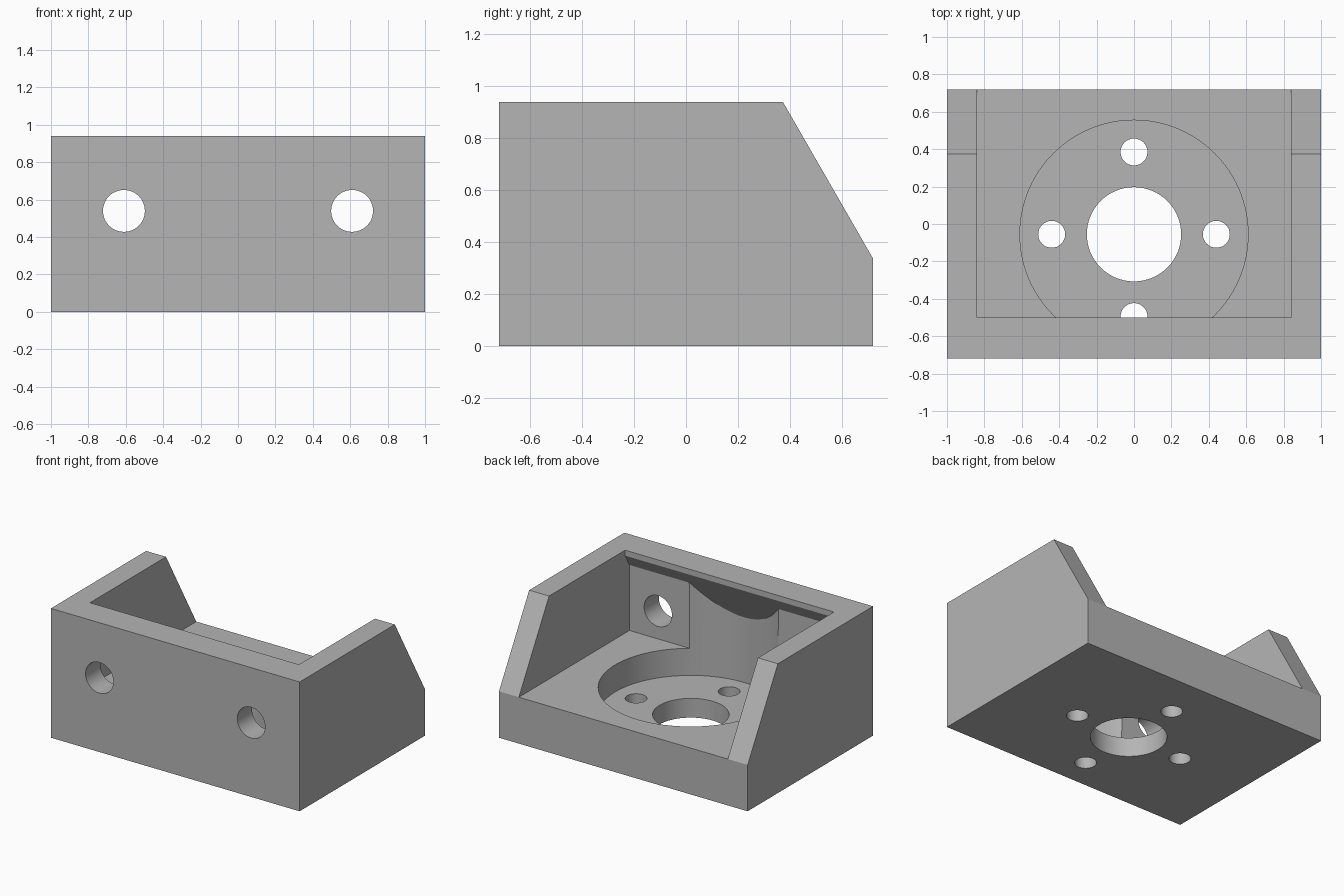
import bpy, bmesh
from math import sqrt
from mathutils import Matrix, Vector

if "Cube" in bpy.data.objects:
    bpy.data.objects.remove(bpy.data.objects["Cube"], do_unlink=True)

FLOOR, RECESS, HEIGHT = 0.337, 0.14, 0.94
CENTRE_Y = -0.055
LIP_Y, LIP_Z = -0.50, 0.90       # lower edge of the overhanging lip
WALL_Y = -0.55
SLOPE = sqrt(3)                  # sixty degree slopes

grey = bpy.data.materials.new("plain grey")
grey.use_nodes = True
colour = (0.46, 0.46, 0.46, 1)
grey.diffuse_color = colour
grey.node_tree.nodes["Principled BSDF"].inputs["Base Color"].default_value = colour


def make_object(name, bm):
    bmesh.ops.recalc_face_normals(bm, faces=bm.faces)
    mesh = bpy.data.meshes.new(name)
    bm.to_mesh(mesh)
    bm.free()
    obj = bpy.data.objects.new(name, mesh)
    mesh.materials.append(grey)
    bpy.context.collection.objects.link(obj)
    return obj


def side_profile(name, points, half_width):
    """Extrude a (y, z) outline across x."""
    bm = bmesh.new()
    face = bm.faces.new([bm.verts.new((-half_width, y, z)) for y, z in points])
    grown = bmesh.ops.extrude_face_region(bm, geom=[face])["geom"]
    bmesh.ops.translate(bm, vec=(2 * half_width, 0, 0),
                        verts=[g for g in grown if isinstance(g, bmesh.types.BMVert)])
    return make_object(name, bm)


def cylinder_mesh(radius, depth, centre, along_y=False, sides=64):
    bm = bmesh.new()
    turn = Matrix.Rotation(1.5707963, 4, "X") if along_y else Matrix()
    bmesh.ops.create_cone(bm, cap_ends=True, segments=sides, radius1=radius, radius2=radius,
                          depth=depth, matrix=Matrix.Translation(centre) @ turn)
    return bm


# Bracket body with sloped back corners
bracket = side_profile("bracket", [(-0.72, 0), (0.72, 0), (0.72, FLOOR),
                                   (0.373, HEIGHT), (-0.72, HEIGHT)], 1.0)

# Open cavity with a lip overhanging the front wall
wall_top = LIP_Z - (LIP_Y - WALL_Y) * SLOPE
cutters = [side_profile("cavity_cutter", [(1, FLOOR), (WALL_Y, FLOOR), (WALL_Y, wall_top),
                                          (LIP_Y, LIP_Z), (LIP_Y, 1.2), (1, 1.2)], 0.84)]

# Round recess, trimmed by the underside of the lip
bm = cylinder_mesh(0.61, 1.2 - RECESS, (0, CENTRE_Y, (1.2 + RECESS) / 2), sides=96)
cut = bmesh.ops.bisect_plane(bm, geom=bm.verts[:] + bm.edges[:] + bm.faces[:],
                             plane_co=(0, LIP_Y, LIP_Z),
                             plane_no=Vector((0, -SLOPE, 1)), clear_outer=True)
bmesh.ops.holes_fill(bm, edges=[g for g in cut["geom_cut"] if isinstance(g, bmesh.types.BMEdge)])
# Keep the trimmed recess below the rim and behind the lip
cut = bmesh.ops.bisect_plane(bm, geom=bm.verts[:] + bm.edges[:] + bm.faces[:],
                             plane_co=(0, 0, 0.85), plane_no=(0, 0, 1), clear_outer=True)
bmesh.ops.holes_fill(bm, edges=[g for g in cut["geom_cut"] if isinstance(g, bmesh.types.BMEdge)])
cutters.append(make_object("recess_cutter", bm))

# Centre bore, four floor holes and two front wall holes
cutters.append(make_object("bore_cutter", cylinder_mesh(0.252, 0.5, (0, CENTRE_Y, 0.1))))
for dx, dy in ((1, 0), (-1, 0), (0, 1), (0, -1)):
    centre = (0.44 * dx, CENTRE_Y + 0.44 * dy, 0.1)
    cutters.append(make_object("floor_hole_cutter", cylinder_mesh(0.072, 0.4, centre, sides=32)))
for side in (-1, 1):
    cutters.append(make_object("wall_hole_cutter",
                               cylinder_mesh(0.112, 0.5, (0.61 * side, -0.65, 0.54), True, 48)))

for cutter in cutters:
    cutter.hide_render = True
    mod = bracket.modifiers.new(cutter.name, "BOOLEAN")
    mod.operation, mod.solver, mod.object = "DIFFERENCE", "EXACT", cutter

# Bake the cuts and drop the helpers
evaluated = bracket.evaluated_get(bpy.context.evaluated_depsgraph_get())
bracket.data = bpy.data.meshes.new_from_object(evaluated)
bracket.modifiers.clear()
for cutter in cutters:
    bpy.data.objects.remove(cutter, do_unlink=True)

bpy.ops.object.select_all(action="DESELECT")
bracket.select_set(True)
bpy.context.view_layer.objects.active = bracket
bpy.ops.object.shade_smooth_by_angle(angle=0.5)
